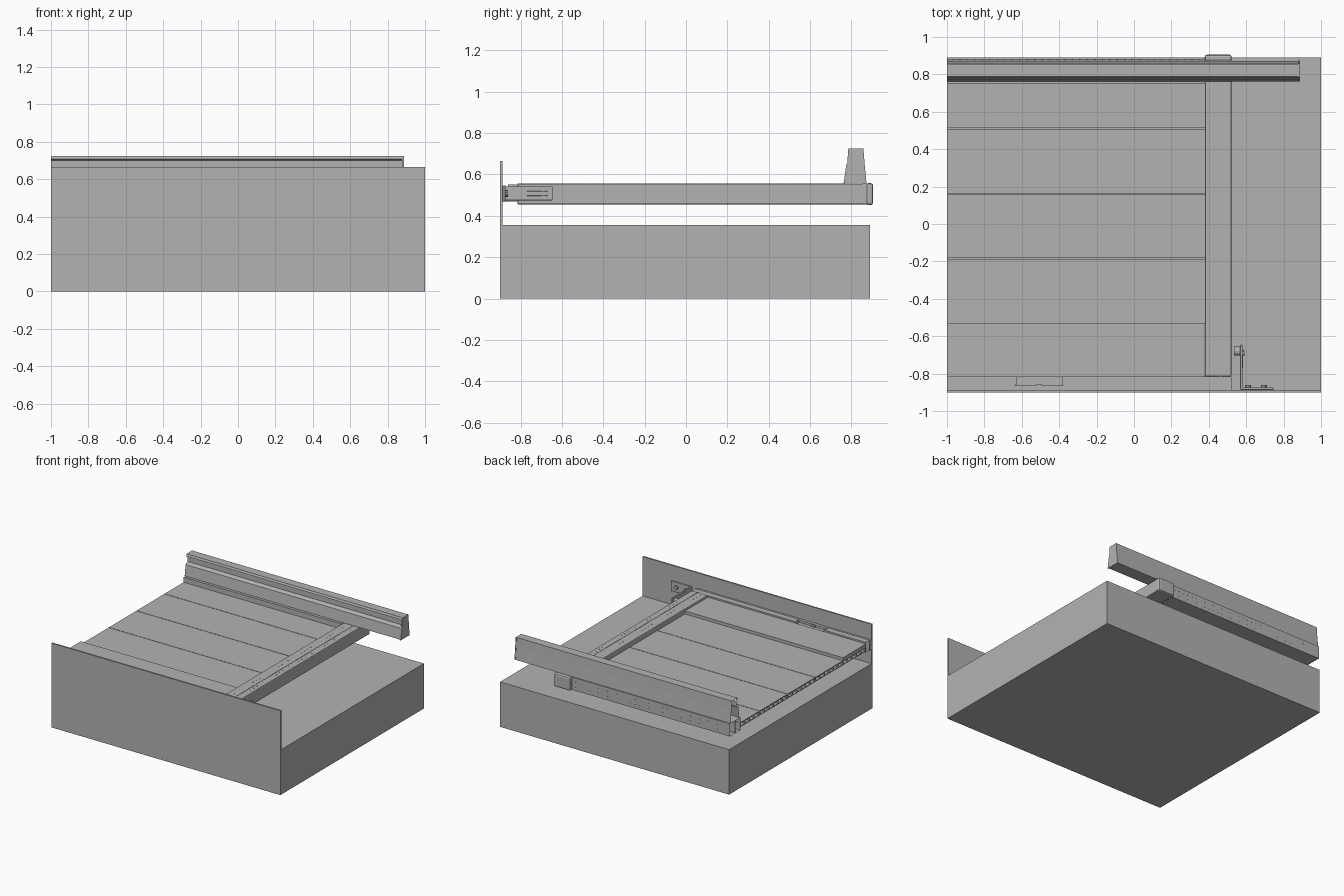
import bpy, bmesh, math
from mathutils import Matrix, Vector

cube = bpy.data.objects.get("Cube")
if cube:
    bpy.data.objects.remove(cube, do_unlink=True)

GREY = (0.45, 0.45, 0.45, 1)
mat = bpy.data.materials.new("plain grey")
mat.use_nodes = True
mat.diffuse_color = GREY
mat.node_tree.nodes["Principled BSDF"].inputs["Base Color"].default_value = GREY


def finish(name, bm):
    bmesh.ops.recalc_face_normals(bm, faces=bm.faces)
    mesh = bpy.data.meshes.new(name)
    bm.to_mesh(mesh)
    bm.free()
    mesh.materials.append(mat)
    obj = bpy.data.objects.new(name, mesh)
    bpy.context.collection.objects.link(obj)
    return obj


def add_box(bm, xs, ys, zs):
    size = Vector((xs[1] - xs[0], ys[1] - ys[0], zs[1] - zs[0]))
    mid = Vector((sum(xs), sum(ys), sum(zs))) / 2
    bmesh.ops.create_cube(bm, size=1, matrix=Matrix.Translation(mid) @ Matrix.Diagonal(size).to_4x4())


def box(name, xs, ys, zs, bevel=0):
    bm = bmesh.new()
    add_box(bm, xs, ys, zs)
    obj = finish(name, bm)
    if bevel:
        mod = obj.modifiers.new("rounded edges", "BEVEL")
        mod.width, mod.segments = bevel, 2
    return obj


def extrude_x(name, profile, x0, x1, wall=0):
    """Sweep a closed (y, z) profile along x; with a wall it becomes an open tube."""
    bm = bmesh.new()
    verts = [bm.verts.new((x0, y, z)) for y, z in profile]
    face = bm.faces.new(verts)
    if wall:
        bmesh.ops.inset_region(bm, faces=[face], thickness=wall, use_boundary=True)
        bmesh.ops.delete(bm, geom=[face], context="FACES")
    out = bmesh.ops.extrude_face_region(bm, geom=bm.faces[:])
    moved = [v for v in out["geom"] if isinstance(v, bmesh.types.BMVert)]
    bmesh.ops.translate(bm, verts=moved, vec=(x1 - x0, 0, 0))
    return finish(name, bm)


def rect(ys, zs):
    return [(ys[0], zs[0]), (ys[1], zs[0]), (ys[1], zs[1]), (ys[0], zs[1])]


def disc(bm, centre, radius, depth, axis, sides=10):
    turn = Vector((0, 0, 1)).rotation_difference(Vector(axis)).to_matrix().to_4x4()
    bmesh.ops.create_cone(bm, cap_ends=True, segments=sides, radius1=radius, radius2=radius,
                          depth=depth, matrix=Matrix.Translation(centre) @ turn)


X, Y, Z = (1, 0, 0), (0, 1, 0), (0, 0, 1)
BEAM_Z = (0.455, 0.555)

# Base block with the thin upright front panel
extrude_x("base_and_front_panel", [(-0.9, 0), (0.89, 0), (0.89, 0.355), (-0.887, 0.355),
                                   (-0.887, 0.665), (-0.9, 0.665)], -1, 1)

# Side beam, its seam and the rounded end cap
box("side_beam", (0.38, 0.52), (-0.815, 0.88), BEAM_Z, 0.006)
box("side_beam_seam", (0.463, 0.467), (-0.815, 0.77), (0.554, 0.557))
box("beam_end_cap", (0.378, 0.522), (0.87, 0.905), (0.452, 0.558), 0.012)

# Hollow back beam
extrude_x("back_beam", rect((0.75, 0.88), BEAM_Z), -1, 0.38, 0.008)
box("back_beam_web", (-1, 0.38), (0.81, 0.818), (0.46, 0.55))

# Rows of small fixing dots on the back beam and the side beam
bm = bmesh.new()
for i in range(34):
    for z in (0.485, 0.525):
        disc(bm, (-0.97 + i * 0.04, 0.88, z), 0.004, 0.002, Y, 6)
for i in range(38):
    for x in (0.425, 0.49):
        disc(bm, (x, -0.78 + i * 0.04, 0.555), 0.004, 0.002, Z, 6)
finish("fixing_dots", bm)

# Hollow, ribbed deck sheets between the beams
seams = (-0.815, -0.53, -0.185, 0.16, 0.51, 0.755)
bm = bmesh.new()
for y0, y1 in zip(seams, seams[1:]):
    ys = (y0 + 0.002, y1 - 0.002)
    add_box(bm, (-1, 0.38), ys, (0.509, 0.515))
    add_box(bm, (-1, 0.38), ys, (0.48, 0.486))
    count = round((y1 - y0) / 0.0575)
    for i in range(count + 1):
        y = ys[0] + (ys[1] - ys[0] - 0.006) * i / count
        add_box(bm, (-1, 0.38), (y, y + 0.006), (0.486, 0.509))
finish("deck_sheets", bm)
box("front_cover_plate", (-1, 0.38), (-0.815, -0.53), (0.515, 0.538))

# Front rail, lowered where the latch sits
box("front_rail_strip", (-1, 0.52), (-0.887, -0.863), (0.47, 0.543))
for name, x0, x1 in (("front_rail_right", -1, -0.635), ("front_rail_left", -0.38, 0.52)):
    extrude_x(name, rect((-0.863, -0.815), (0.47, 0.55)), x0, x1, 0.006)
box("latch_recess", (-0.635, -0.38), (-0.863, -0.815), (0.47, 0.525))
for x in (-0.635, -0.38):
    box("recess_end", (x - 0.006, x + 0.006), (-0.86, -0.815), (0.47, 0.552))
box("latch", (-0.525, -0.495), (-0.868, -0.855), (0.52, 0.54))

# Raised hollow back rail with a recessed front groove and a closed end
rail = [(0.763, 0.56), (0.775, 0.645), (0.785, 0.655), (0.8, 0.66), (0.8, 0.7),
        (0.782, 0.708), (0.788, 0.725), (0.856, 0.725), (0.862, 0.65), (0.872, 0.555)]
extrude_x("upper_rail", rail, -1, 0.88, 0.007)
solid = [(0.762, 0.556), (0.775, 0.645), (0.78, 0.655), (0.785, 0.725),
         (0.858, 0.725), (0.864, 0.65), (0.873, 0.555)]
extrude_x("upper_rail_end", solid, 0.877, 0.887)

# Angled bracket: slotted arm, foot, bolts and knob
box("bracket_arm", (0.568, 0.58), (-0.885, -0.645), (0.475, 0.543), 0.004)
box("bracket_foot", (0.568, 0.745), (-0.887, -0.873), (0.468, 0.547), 0.004)
bm = bmesh.new()
for x in (0.61, 0.695):
    disc(bm, (x, -0.868, 0.508), 0.016, 0.014, Y)
disc(bm, (0.555, -0.68, 0.508), 0.024, 0.04, X, 16)
disc(bm, (0.583, -0.69, 0.508), 0.014, 0.014, X, 6)
finish("bracket_bolts", bm)
box("bracket_slot_rim", (0.58, 0.583), (-0.77, -0.67), (0.497, 0.519), 0.001)
